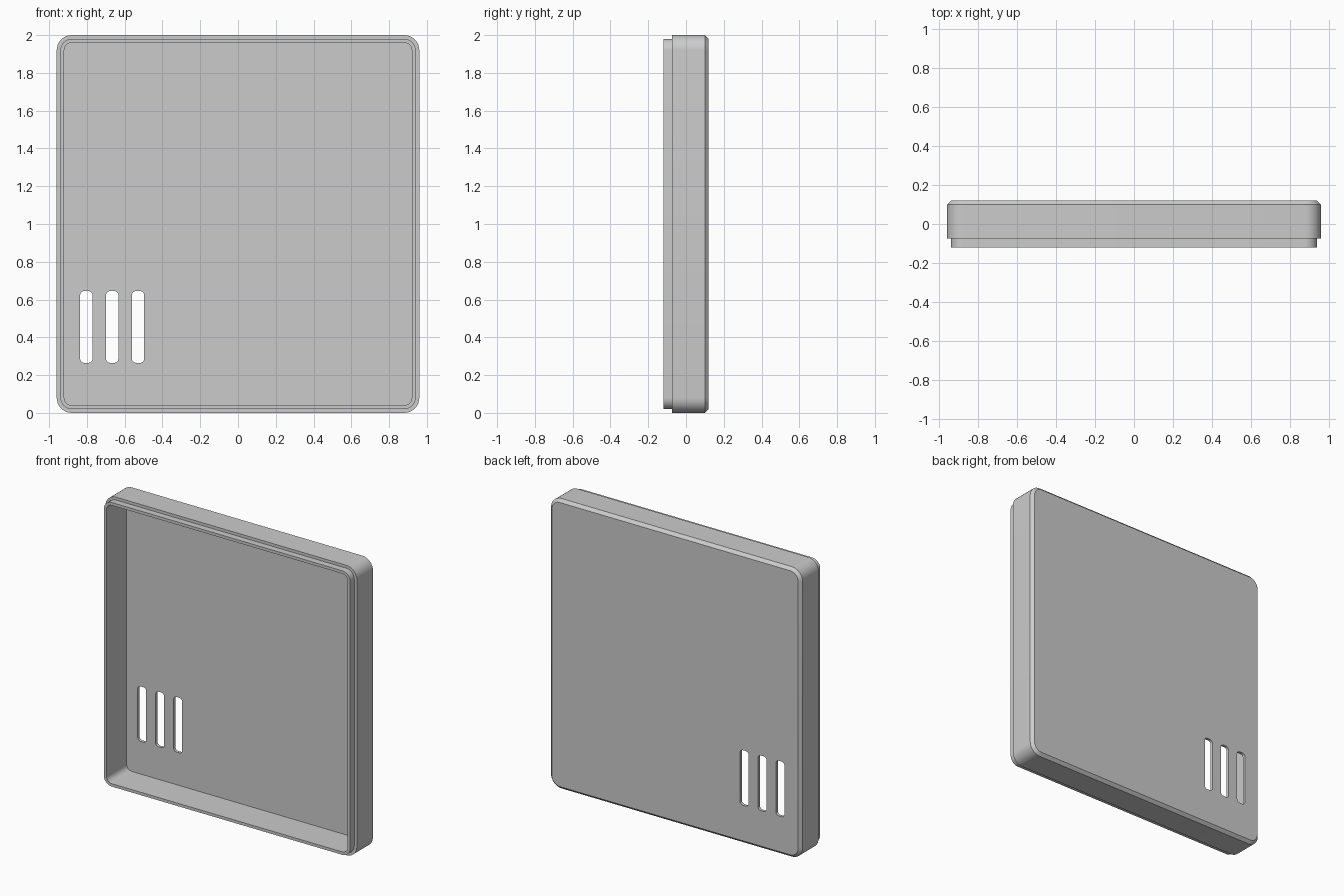
import bpy, bmesh, math

cube = bpy.data.objects.get("Cube")
if cube:
    bpy.data.objects.remove(cube, do_unlink=True)

grey = bpy.data.materials.new("plain grey")
grey.use_nodes = True
grey.diffuse_color = (0.6, 0.6, 0.6, 1)
grey.node_tree.nodes["Principled BSDF"].inputs["Base Color"].default_value = (0.6, 0.6, 0.6, 1)


def rounded_ring(bm, cx, cz, hw, hh, r, y, steps=8):
    """Rounded rectangle of vertices in the plane at depth y."""
    ring = []
    for q, (sx, sz) in enumerate([(1, 1), (-1, 1), (-1, -1), (1, -1)]):
        for i in range(steps + 1):
            a = math.pi / 2 * (q + i / steps)
            ring.append(bm.verts.new((cx + sx * (hw - r) + r * math.cos(a), y,
                                      cz + sz * (hh - r) + r * math.sin(a))))
    return ring


def loft(name, rings):
    """Skin a chain of (cx, cz, half width, half height, radius, y) rings, capped at both ends."""
    bm = bmesh.new()
    loops = [rounded_ring(bm, *ring) for ring in rings]
    for a, b in zip(loops, loops[1:]):
        for i in range(len(a)):
            j = (i + 1) % len(a)
            bm.faces.new((a[i], a[j], b[j], b[i]))
    bm.faces.new(loops[0])
    bm.faces.new(loops[-1])
    bmesh.ops.recalc_face_normals(bm, faces=bm.faces)
    mesh = bpy.data.meshes.new(name)
    bm.to_mesh(mesh)
    bm.free()
    mesh.materials.append(grey)
    obj = bpy.data.objects.new(name, mesh)
    bpy.context.collection.objects.link(obj)
    return obj


# Shell section as (inset, depth): back, chamfer, side wall, step, lip, inner wall, floor
section = [(0.02, 0.12), (0, 0.10), (0, -0.075), (0.02, -0.075),
           (0.02, -0.12), (0.04, -0.12), (0.04, 0.10)]
rings = []
for k, (inset, y) in enumerate(section):
    rings.append((0, 1, 0.96 - inset, 1 - inset, 0.08 - inset, y))
cover = loft("cover_shell", rings)

# Ventilation slots cut through the floor
bpy.context.view_layer.objects.active = cover
cover.select_set(True)
for k in range(3):
    x = -0.803 + 0.137 * k
    cutter = loft("slot_cutter", [(x, 0.455, 0.0325, 0.19, 0.022, y) for y in (0.05, 0.2)])
    cutter.hide_render = True
    cut = cover.modifiers.new("slot", "BOOLEAN")
    cut.operation = "DIFFERENCE"
    cut.solver = "EXACT"
    cut.object = cutter
    bpy.ops.object.modifier_apply(modifier=cut.name)
    bpy.data.objects.remove(cutter, do_unlink=True)

bpy.ops.object.shade_smooth_by_angle(angle=math.radians(30))
